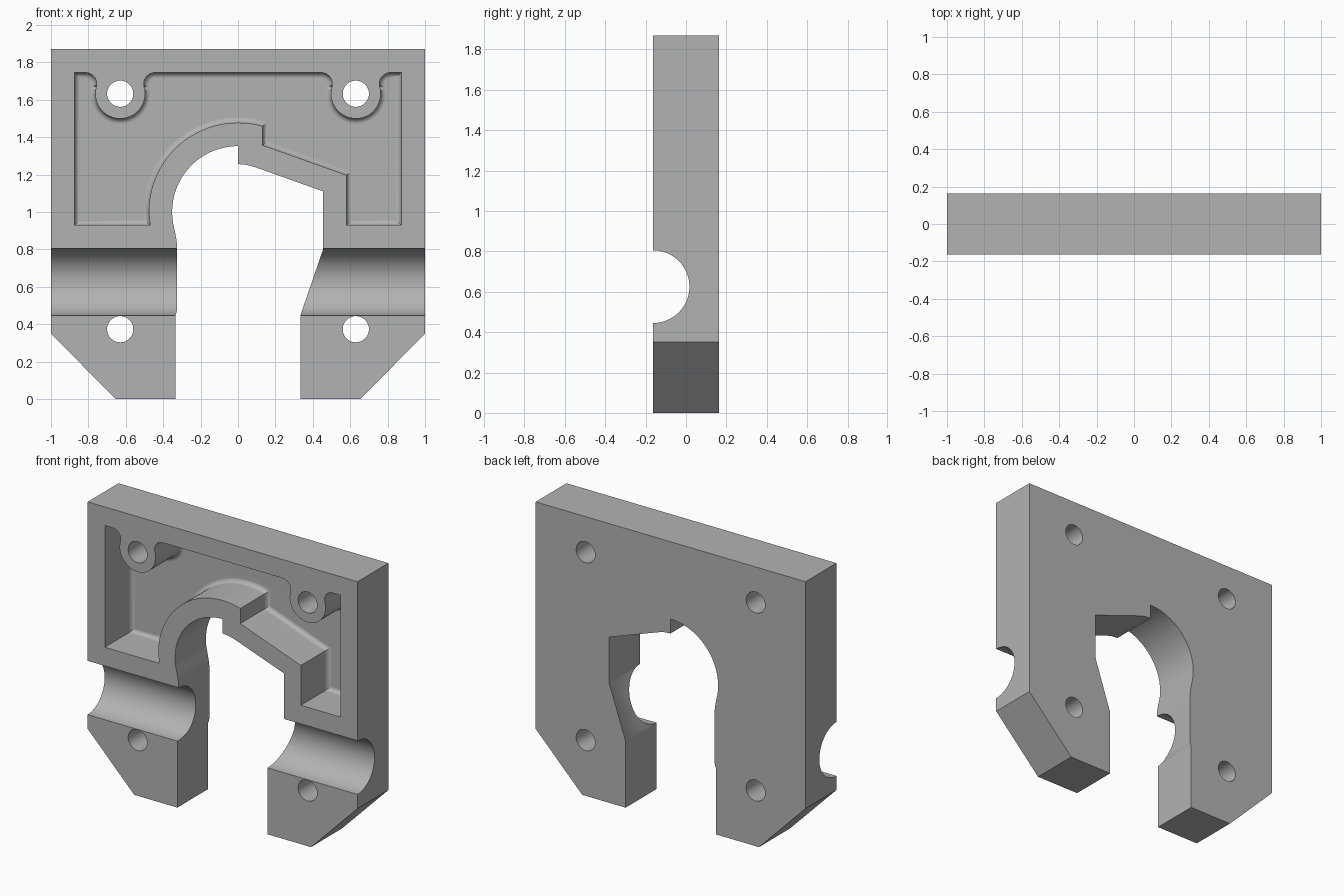
import bpy, bmesh
from math import sin, cos, pi, radians
from mathutils import Matrix

cube = bpy.data.objects.get("Cube")
if cube:
    bpy.data.objects.remove(cube, do_unlink=True)

HALF = 0.163          # half thickness of the plate
POCKET_FLOOR = 0.117  # y of the pocket floor

grey = bpy.data.materials.new("plain grey")
grey.use_nodes = True
grey.diffuse_color = (0.45, 0.45, 0.45, 1)
grey.node_tree.nodes["Principled BSDF"].inputs["Base Color"].default_value = (0.45, 0.45, 0.45, 1)


def arc(cx, cz, r, start, end, steps):
    """Points on an arc in the xz plane, angles in degrees."""
    angles = [radians(start + (end - start) * i / steps) for i in range(steps + 1)]
    return [(cx + r * cos(a), cz + r * sin(a)) for a in angles]


def make_object(name, bm):
    bmesh.ops.recalc_face_normals(bm, faces=bm.faces)
    mesh = bpy.data.meshes.new(name)
    bm.to_mesh(mesh)
    bm.free()
    mesh.materials.append(grey)
    obj = bpy.data.objects.new(name, mesh)
    bpy.context.collection.objects.link(obj)
    return obj


def prism(name, outline, y0, y1, fillet=0):
    """Extrude an xz outline from y0 to y1, optionally rounding the y1 rim."""
    bm = bmesh.new()
    face = bm.faces.new([bm.verts.new((x, y0, z)) for x, z in outline])
    new = bmesh.ops.extrude_face_region(bm, geom=[face])["geom"]
    for v in new:
        if isinstance(v, bmesh.types.BMVert):
            v.co.y = y1
    if fillet:
        rim = [e for e in bm.edges if all(v.co.y == e.verts[0].co.y > 0 for v in e.verts)]
        bmesh.ops.bevel(bm, geom=rim, offset=fillet, segments=5, profile=0.5, affect='EDGES')
    return make_object(name, bm)


def rod(name, r, length, axis, location, sides):
    bm = bmesh.new()
    bmesh.ops.create_cone(bm, cap_ends=True, segments=sides, radius1=r, radius2=r, depth=length,
                          matrix=Matrix.Translation(location) @ Matrix.Rotation(pi / 2, 4, axis))
    return make_object(name, bm)


# Plate outline with the shaped central opening
outline = [(-0.655, 0), (-1, 0.35), (-1, 1.87), (1, 1.87), (1, 0.35), (0.655, 0),
           (0.333, 0), (0.333, 0.445), (0.455, 0.80), (0.455, 1.11), (0.09, 1.24),
           (0.045, 1.252), (0, 1.256)]
outline += arc(0, 1.0, 0.352, 90, 190, 36)
outline += [(-0.336, 0.89), (-0.328, 0.845), (-0.325, 0.80), (-0.325, 0.49),
            (-0.328, 0.465), (-0.335, 0.445), (-0.335, 0)]
plate = prism("bracket_plate", outline, -HALF, HALF)


# Pocket outline, which runs around two screw bosses
def boss_edge(cx):
    return (arc(cx + 0.186, 1.685, 0.06, 90, 196, 10)
            + arc(cx, 1.632, 0.133, 16, -196, 28)[1:-1]
            + arc(cx - 0.186, 1.685, 0.06, -16, 90, 10))


pocket = [(-0.873, 0.93), (-0.47, 0.93)]
pocket += arc(0, 1.0, 0.477, 180, 74, 40)
pocket += [(0.131, 1.357), (0.58, 1.197), (0.58, 0.93), (0.873, 0.93), (0.873, 1.745)]
pocket += boss_edge(0.63) + boss_edge(-0.63) + [(-0.873, 1.745)]
cutters = [prism("pocket_cutter", pocket, -0.3, POCKET_FLOOR, fillet=0.03)]

# Half-round groove across the front, and four screw holes
cutters.append(rod("groove_cutter", 0.18, 2.4, 'Y', (0, -HALF, 0.625), 96))
for x in (-0.63, 0.63):
    for z in (0.373, 1.632):
        cutters.append(rod("screw_hole_cutter", 0.07, 1, 'X', (x, 0, z), 48))

for cutter in cutters:
    cutter.hide_render = True
    mod = plate.modifiers.new(cutter.name, 'BOOLEAN')
    mod.operation, mod.solver, mod.object = 'DIFFERENCE', 'EXACT', cutter

# Bake the cuts and drop the cutters
bpy.context.view_layer.update()
graph = bpy.context.evaluated_depsgraph_get()
cut_mesh = bpy.data.meshes.new_from_object(plate.evaluated_get(graph))
plate.modifiers.clear()
plate.data = cut_mesh
plate.data.materials.clear()
plate.data.materials.append(grey)
for cutter in cutters:
    bpy.data.objects.remove(cutter, do_unlink=True)

# Smooth the round surfaces and keep the flat faces flat
bpy.ops.object.select_all(action='DESELECT')
plate.select_set(True)
bpy.context.view_layer.objects.active = plate
bpy.ops.object.shade_smooth_by_angle(angle=radians(25))
weighted = plate.modifiers.new("flat_face_normals", 'WEIGHTED_NORMAL')
weighted.keep_sharp = True
